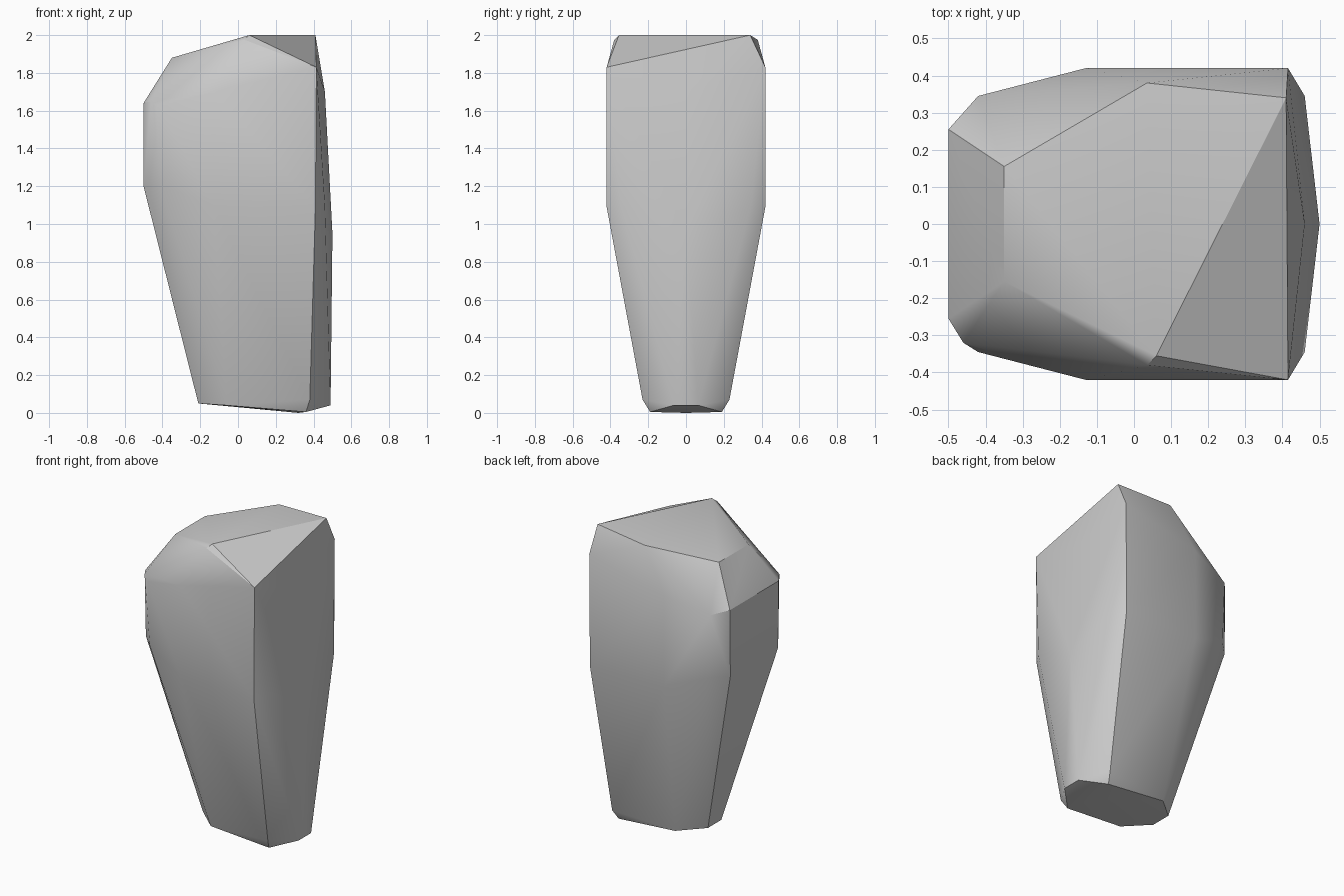
import bpy
import bmesh
import math

cube = bpy.data.objects.get("Cube")
if cube:
    bpy.data.objects.remove(cube, do_unlink=True)

# Stone colour
stone = bpy.data.materials.new("stone_grey")
stone.use_nodes = True
grey = (0.6, 0.6, 0.6, 1.0)
stone.diffuse_color = grey
stone.node_tree.nodes["Principled BSDF"].inputs["Base Color"].default_value = grey

# Corners that occur on both the front and the back
paired = [
    # foot
    (-0.21, 0.07, 0.05), (-0.06, 0.2, 0.04), (0.36, 0.19, 0.005),
    (0.38, 0.23, 0.07), (0.49, 0.065, 0.04),
    # waist
    (-0.5, 0.25, 1.2), (-0.405, 0.345, 1.2), (-0.13, 0.42, 1.1),
    (0.41, 0.42, 1.09), (0.46, 0.345, 1.1),
    # shoulder
    (-0.5, 0.255, 1.64), (-0.42, 0.345, 1.62), (-0.13, 0.42, 1.7),
    (0.415, 0.42, 1.83), (-0.35, 0.155, 1.88), (0.035, 0.38, 1.975),
]
# Corners that occur once: cheek ridge, front shoulder, chipped crown
single = [
    (0.5, 0, 0.95), (0.46, 0, 1.7), (0.32, 0, 0),
    (-0.46, -0.32, 1.65), (0.06, -0.355, 2.0), (0.41, 0.34, 2.0),
]

# Wrap the corners in a faceted skin
bm = bmesh.new()
for x, y, z in paired:
    for side in (-1, 1):
        bm.verts.new((x, side * y, z))
for corner in single:
    bm.verts.new(corner)
bmesh.ops.convex_hull(bm, input=bm.verts[:])
bmesh.ops.delete(bm, geom=[v for v in bm.verts if not v.link_faces], context='VERTS')
bmesh.ops.recalc_face_normals(bm, faces=bm.faces[:])

mesh = bpy.data.meshes.new("rock")
bm.to_mesh(mesh)
bm.free()
mesh.materials.append(stone)
rock = bpy.data.objects.new("rock", mesh)
bpy.context.collection.objects.link(rock)

# Soft shading over the shallow facets, crisp at the strong edges
bpy.ops.object.select_all(action='DESELECT')
rock.select_set(True)
bpy.context.view_layer.objects.active = rock
bpy.ops.object.shade_smooth_by_angle(angle=math.radians(30))
